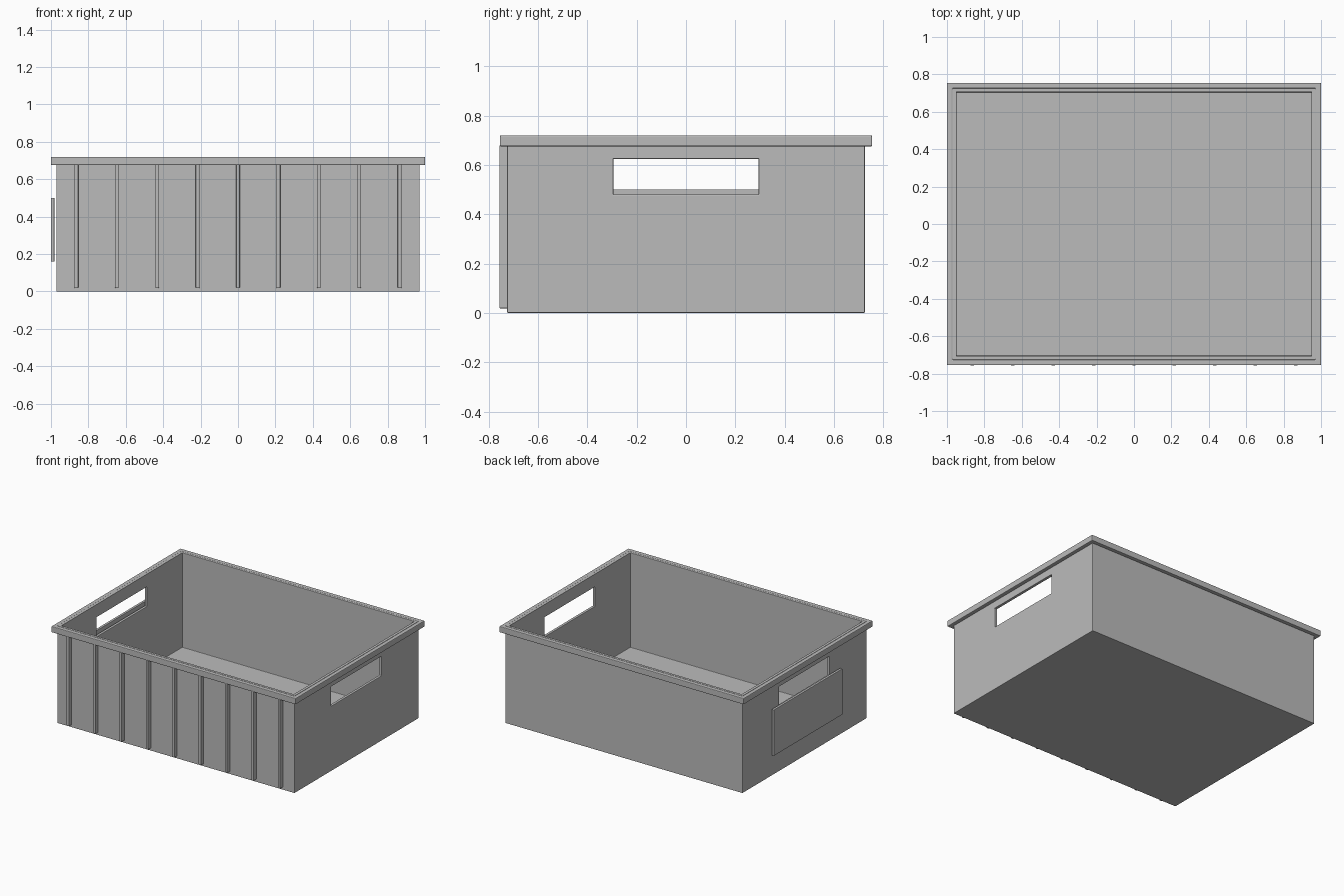
import bpy

if "Cube" in bpy.data.objects:
    bpy.data.objects.remove(bpy.data.objects["Cube"], do_unlink=True)

grey = bpy.data.materials.new("light grey plastic")
grey.use_nodes = True
grey.diffuse_color = (0.5, 0.5, 0.5, 1)
grey.node_tree.nodes["Principled BSDF"].inputs["Base Color"].default_value = (0.5, 0.5, 0.5, 1)


def box(name, low, high):
    """Axis-aligned box between two corners."""
    bpy.ops.mesh.primitive_cube_add(size=1)
    ob = bpy.context.object
    ob.name = name
    ob.location = [(a + b) / 2 for a, b in zip(low, high)]
    ob.scale = [b - a for a, b in zip(low, high)]
    bpy.ops.object.transform_apply(location=True, rotation=False, scale=True)
    ob.data.materials.append(grey)
    return ob


def centred(name, x, y, bottom, top):
    return box(name, (-x, -y, bottom), (x, y, top))


def apply(ob, mod):
    bpy.context.view_layer.objects.active = ob
    bpy.ops.object.modifier_apply(modifier=mod.name)


def cut(ob, cutter):
    mod = ob.modifiers.new("cut", "BOOLEAN")
    mod.operation = "DIFFERENCE"
    mod.solver = "EXACT"
    mod.object = cutter
    apply(ob, mod)
    bpy.data.objects.remove(cutter, do_unlink=True)


def soften(ob, width):
    mod = ob.modifiers.new("soft edges", "BEVEL")
    mod.width = width
    mod.segments = 2
    mod.limit_method = "ANGLE"
    apply(ob, mod)


WALL_X, WALL_Y = 0.97, 0.725
RIM_LOW, TOP = 0.675, 0.72

# Open tub with a grip slot through each end wall
tub = centred("tub", WALL_X, WALL_Y, 0, TOP)
cut(tub, centred("cavity_cutter", WALL_X - 0.02, WALL_Y - 0.02, 0.02, 1))
cut(tub, centred("grip_cutter", 1.2, 0.295, 0.48, 0.625))
soften(tub, 0.003)

# Overhanging rim around the top
rim = centred("rim", 1.0, 0.755, RIM_LOW, TOP)
cut(rim, centred("rim_cutter", WALL_X, WALL_Y, 0.5, 1))
soften(rim, 0.005)

# Vertical ribs on the front wall
RIBS = 9
for i in range(RIBS):
    x = (i - (RIBS - 1) / 2) * 0.216
    rib = box(f"front_rib_{i + 1}", (x - 0.01, -0.757, 0.018), (x + 0.01, -WALL_Y + 0.005, RIM_LOW + 0.005))
    soften(rib, 0.004)

# Label plate standing just off the right end wall
plate = box("label_plate", (-1.0, -0.4, 0.16), (-0.982, 0.4, 0.5))
soften(plate, 0.002)
